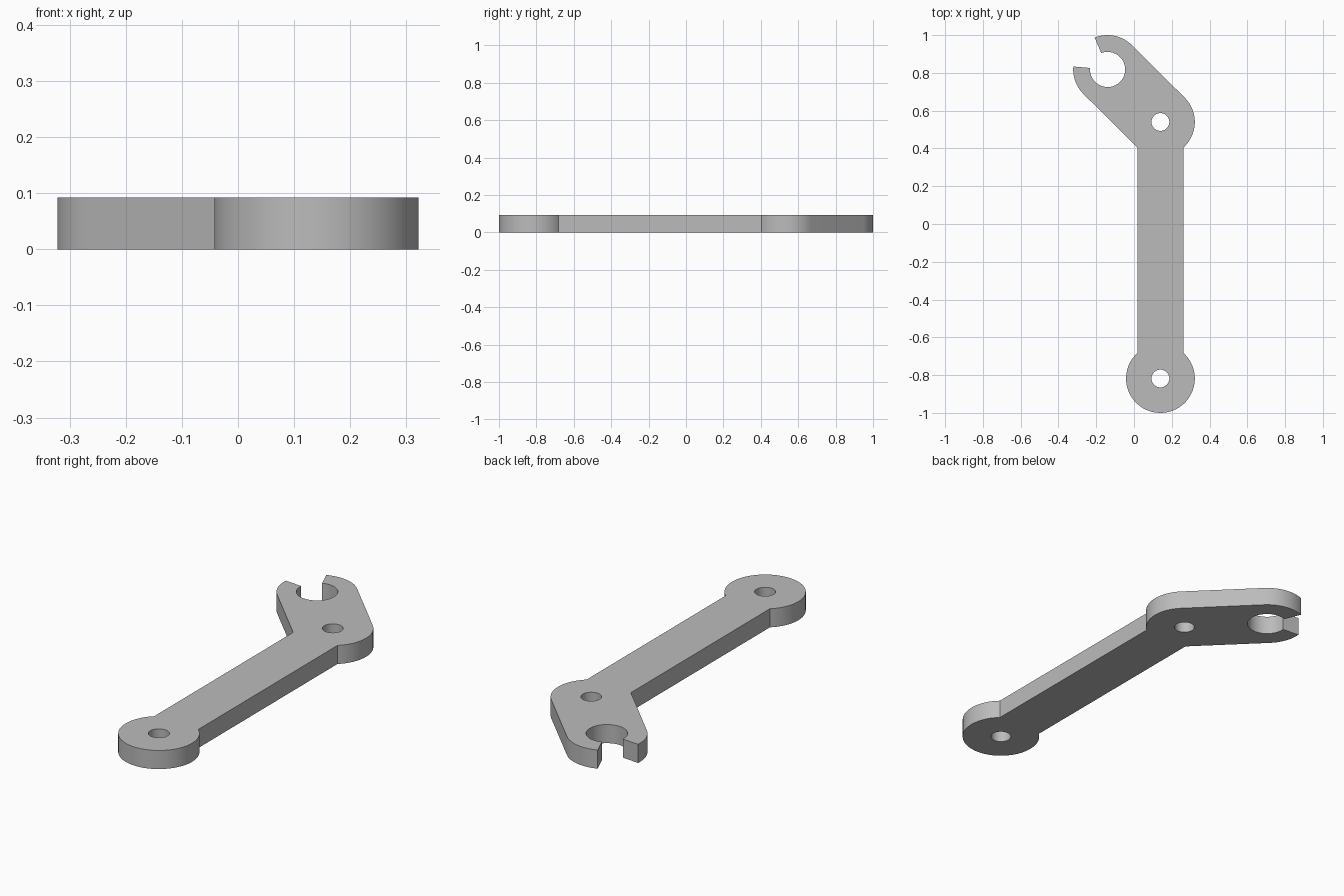
import bpy, bmesh
from math import sin, cos, radians, degrees, asin
from mathutils import Vector

cube = bpy.data.objects.get("Cube")
if cube:
    bpy.data.objects.remove(cube, do_unlink=True)

R = 0.182            # rounded end radius
BAR = 0.121          # half width of the bar
HOLE = 0.047         # pin hole radius
JAW = 0.093          # jaw opening radius
THICK = 0.092
END = Vector((0.14, -1 + R))
PIVOT = Vector((0.14, 0.54))
CLAW = Vector((-0.14, 1 - R))


def arc(center, radius, start, stop):
    """Points along an arc, angles in degrees."""
    steps = max(2, round(abs(stop - start) / 4))
    angles = [radians(start + (stop - start) * i / steps) for i in range(steps + 1)]
    return [center + radius * Vector((cos(a), sin(a))) for a in angles]


def circle(center, radius):
    return arc(center, radius, 0, 360)[:-1]


# Outline: round end, elbow, open jaw, back to the bar
neck = degrees(asin(BAR / R))
axis = degrees((CLAW - PIVOT).to_3d().to_2d().angle_signed(Vector((1, 0))))
outline = (
    arc(END, R, 90 + neck, 450 - neck)
    + arc(PIVOT, R, neck - 90, axis - 90)
    + arc(CLAW, R, axis - 90, 112)
    + arc(CLAW, JAW, 111, 175 - 360)
    + arc(CLAW, R, 175, axis + 90)
    + arc(PIVOT, R, axis + 90, 270 - neck)
)

# Extruded profile with the two pin holes
curve = bpy.data.curves.new("lever_profile", "CURVE")
curve.dimensions = "2D"
curve.fill_mode = "BOTH"
curve.extrude = THICK / 2
for loop in (outline, circle(END, HOLE), circle(PIVOT, HOLE)):
    spline = curve.splines.new("POLY")
    spline.points.add(len(loop) - 1)
    for point, co in zip(spline.points, loop):
        point.co = (co.x, co.y, 0, 1)
    spline.use_cyclic_u = True

helper = bpy.data.objects.new("profile_helper", curve)
bpy.context.collection.objects.link(helper)
bpy.context.view_layer.update()
evaluated = helper.evaluated_get(bpy.context.evaluated_depsgraph_get())
mesh = bpy.data.meshes.new_from_object(evaluated)
bpy.data.objects.remove(helper, do_unlink=True)

# Weld into one solid standing on the ground
bm = bmesh.new()
bm.from_mesh(mesh)
bmesh.ops.remove_doubles(bm, verts=bm.verts, dist=0.0005)
bmesh.ops.translate(bm, verts=bm.verts, vec=(0, 0, THICK / 2))
bmesh.ops.recalc_face_normals(bm, faces=bm.faces)
bm.to_mesh(mesh)
bm.free()

# Plain grey finish
grey = bpy.data.materials.new("plain_grey")
grey.use_nodes = True
colour = (0.5, 0.5, 0.5, 1)
grey.diffuse_color = colour
grey.node_tree.nodes["Principled BSDF"].inputs["Base Color"].default_value = colour
mesh.materials.clear()
mesh.materials.append(grey)

lever = bpy.data.objects.new("lever_arm", mesh)
bpy.context.collection.objects.link(lever)
bpy.ops.object.select_all(action="DESELECT")
lever.select_set(True)
bpy.context.view_layer.objects.active = lever
bpy.ops.object.shade_smooth_by_angle(angle=radians(30))
